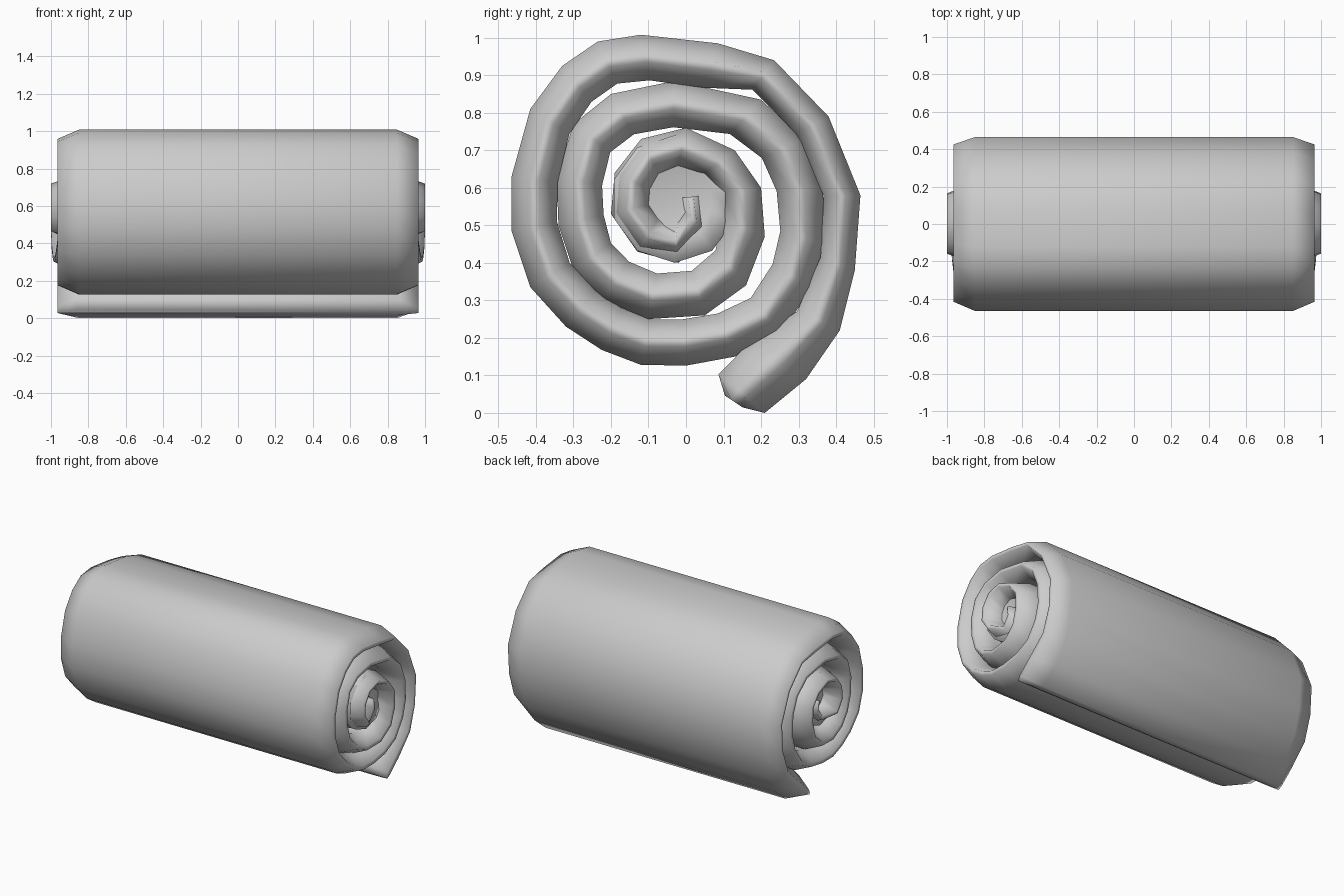
import bpy, bmesh
from mathutils import Vector

if "Cube" in bpy.data.objects:
    bpy.data.objects.remove(bpy.data.objects["Cube"])

# Outer face of the rolled sheet in (y, z), from the loose flap inwards
SPIRAL = [(.15, .015), (.21, 0), (.32, .09), (.41, .22), (.45, .38), (.465, .58),
          (.38, .79), (.235, .94), (.085, .985), (-.12, 1.008), (-.235, .99),
          (-.33, .925), (-.415, .81), (-.465, .63), (-.465, .485), (-.415, .335),
          (-.32, .23), (-.225, .168), (-.12, .128), (0, .126), (.13, .15),
          (.25, .21), (.335, .33), (.37, .45), (.365, .6), (.315, .73), (.2, .835),
          (-.03, .885), (-.2, .85), (-.3, .77), (-.345, .63), (-.34, .5),
          (-.3, .38), (-.22, .3), (-.1, .25), (.05, .26), (.16, .34), (.21, .47),
          (.2, .6), (.13, .7), (0, .76), (-.12, .73), (-.19, .64), (-.2, .53),
          (-.13, .43), (-.02, .4), (.06, .48), (.05, .58)]
# Inner face of the flap tip
FLAP_INNER = [(.105, .045), (.09, .1), (.155, .165), (.30, .27)]
CENTRE = Vector((-.04, .57))


def thickness(i):
    if i < 8:
        return .095
    if i < 38:
        return .12
    return .10


def end_x(i):
    # outer turns end at 0.965, the core bulges out to 1.0
    if i < 33:
        return .965
    if i < 37:
        return .965 + .008 * (i - 32)
    return 1.0 if i < 45 else .95


bm = bmesh.new()
rings = []
for i, p in enumerate(SPIRAL):
    outer = Vector(p)
    if i < len(FLAP_INNER):
        inner = Vector(FLAP_INNER[i])
    else:
        to_c = CENTRE - outer
        inner = outer + to_c.normalized() * min(thickness(i), to_c.length * .8)
    e = end_x(i)
    # rounded sheet cross-section, mirrored along x
    half = [(e - .115, 0), (e, .42), (e, .62), (e - .1, 1.03)]
    section = half + [(-x, t) for x, t in reversed(half)]
    ring = []
    for x, t in section:
        q = outer.lerp(inner, t)
        ring.append(bm.verts.new((x, q.x, q.y)))
    rings.append(ring)

# Skin the sheet along the spiral
n = len(rings[0])
for a, b in zip(rings, rings[1:]):
    for j in range(n):
        k = (j + 1) % n
        bm.faces.new((a[j], a[k], b[k], b[j]))
# Close the flap edge and the innermost edge with strips
for r in (rings[0], rings[-1]):
    for j in range(n // 2 - 1):
        bm.faces.new((r[j], r[j + 1], r[n - 2 - j], r[n - 1 - j]))
bmesh.ops.recalc_face_normals(bm, faces=bm.faces)
mesh = bpy.data.meshes.new("rolled_towel")
bm.to_mesh(mesh)
bm.free()
towel = bpy.data.objects.new("rolled_towel", mesh)
bpy.context.collection.objects.link(towel)
for f in mesh.polygons:
    f.use_smooth = True

# Soft core plug that fills the eye of the roll with a shallow dimple
bm = bmesh.new()
loops = []
for x, r in [(-.9, .0), (-.9, .1), (-.93, .17), (.93, .17), (.9, .1), (.9, .0)]:
    if r == 0:
        loops.append([bm.verts.new((x, -.05, .55))])
        continue
    tmp = bmesh.ops.create_circle(bm, cap_ends=False, radius=r, segments=10)["verts"]
    for v in tmp:
        v.co = Vector((x, v.co.x - .03, v.co.y + .57))
    loops.append(tmp)
for a, b in zip(loops, loops[1:]):
    m = max(len(a), len(b))
    for j in range(m):
        k = (j + 1) % m
        if len(a) == 1:
            bm.faces.new((a[0], b[k], b[j]))
        elif len(b) == 1:
            bm.faces.new((a[j], a[k], b[0]))
        else:
            bm.faces.new((a[j], a[k], b[k], b[j]))
bmesh.ops.recalc_face_normals(bm, faces=bm.faces)
mesh = bpy.data.meshes.new("roll_core")
bm.to_mesh(mesh)
bm.free()
core = bpy.data.objects.new("roll_core", mesh)
bpy.context.collection.objects.link(core)
for f in mesh.polygons:
    f.use_smooth = True
